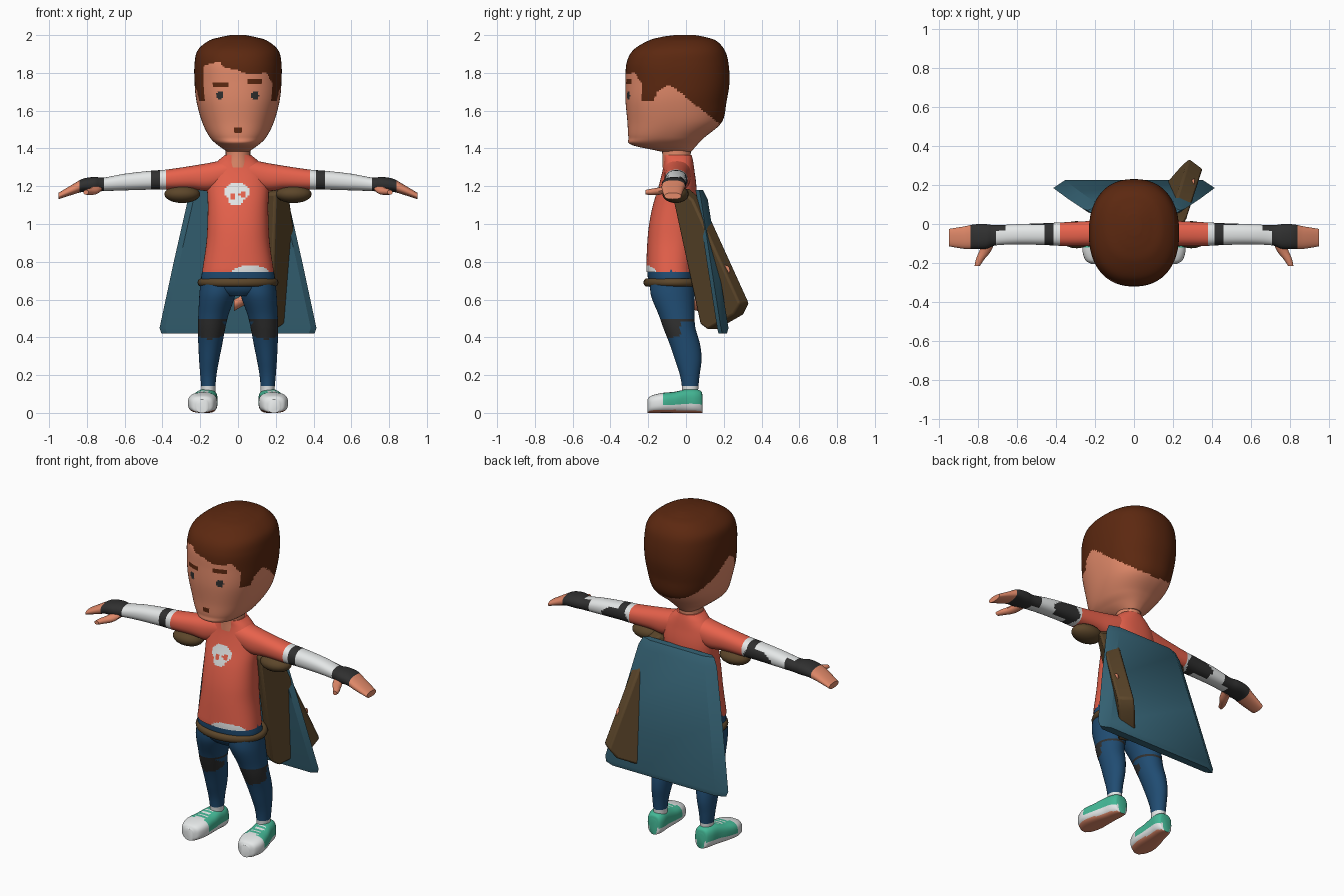
import bpy, bmesh, math
from mathutils import Vector

if "Cube" in bpy.data.objects:
    bpy.data.objects.remove(bpy.data.objects["Cube"])

# ---------- materials ----------
def lin(v):
    v /= 255
    return v / 12.92 if v <= 0.04045 else ((v + 0.055) / 1.055) ** 2.4

MATS = {}
for name, rgb in {"hair_brown": (92, 40, 16), "skin": (226, 138, 106), "shirt_red": (232, 98, 76),
                  "denim_blue": (32, 76, 114), "cape_teal": (54, 100, 118), "wood_brown": (92, 70, 42),
                  "shoe_green": (68, 184, 150), "white": (235, 238, 238), "charcoal": (48, 48, 48)}.items():
    MATS[name] = bpy.data.materials.new(name)
    MATS[name].diffuse_color = (*[lin(c) for c in rgb], 1)

# ---------- helpers ----------
def finish(obj, rule, angle=40):
    """Colour faces by rule(center, normal) and smooth the object."""
    if isinstance(rule, str):
        colour = rule
        rule = lambda c, n: colour
    slots = {}
    for p in obj.data.polygons:
        key = rule(p.center, p.normal)
        if key not in slots:
            slots[key] = len(slots)
            obj.data.materials.append(MATS[key])
        p.material_index = slots[key]
    bpy.ops.object.select_all(action='DESELECT')
    obj.select_set(True)
    bpy.context.view_layer.objects.active = obj
    bpy.ops.object.shade_smooth_by_angle(angle=math.radians(angle))
    return obj

def make(name, bm, rule, angle=40):
    bmesh.ops.recalc_face_normals(bm, faces=bm.faces)
    me = bpy.data.meshes.new(name)
    bm.to_mesh(me)
    bm.free()
    obj = bpy.data.objects.new(name, me)
    bpy.context.collection.objects.link(obj)
    return finish(obj, rule, angle)

def skin_rings(bm, rings):
    """Join equal-length rings of points with quads and cap both ends."""
    rows = [[bm.verts.new(p) for p in ring] for ring in rings]
    n = len(rows[0])
    for a, b in zip(rows, rows[1:]):
        for i in range(n):
            j = (i + 1) % n
            bm.faces.new((a[i], a[j], b[j], b[i]))
    bm.faces.new(rows[0])
    bm.faces.new(rows[-1])

def smooth_path(pts, sub):
    """Catmull-Rom resampling of tuples."""
    pts = [Vector(p) for p in pts]
    ext = [2 * pts[0] - pts[1]] + pts + [2 * pts[-1] - pts[-2]]
    out = []
    for i in range(1, len(ext) - 2):
        a, b, c, d = ext[i - 1:i + 3]
        for k in range(sub):
            t = k / sub
            out.append(0.5 * (2 * b + (c - a) * t + (2 * a - 5 * b + 4 * c - d) * t * t
                              + (3 * b - a - 3 * c + d) * t ** 3))
    return out + [pts[-1]]

def loft(name, stations, axis, rule, segs=24, sub=4, power=2.0, side=1):
    """Stations: (position on axis, centre u, centre v, radius u, radius v)."""
    rings = []
    for s in smooth_path(stations, sub):
        w, cu, cv, ru, rv = s
        ring = []
        for i in range(segs):
            a = 2 * math.pi * i / segs
            ca, sa = math.cos(a), math.sin(a)
            u = cu + ru * math.copysign(abs(ca) ** (2 / power), ca)
            v = cv + rv * math.copysign(abs(sa) ** (2 / power), sa)
            x, y, z = {'X': (w, u, v), 'Y': (u, w, v), 'Z': (u, v, w)}[axis]
            ring.append((x * side, y, z))
        rings.append(ring)
    bm = bmesh.new()
    skin_rings(bm, rings)
    return make(name, bm, rule)

def table(pts, t):
    for (a, va), (b, vb) in zip(pts, pts[1:]):
        if t <= b:
            return va + (vb - va) * max(0, (t - a) / (b - a))
    return pts[-1][1]

def blob(u, v, cu, cv, ru, rv):
    return ((u - cu) / ru) ** 2 + ((v - cv) / rv) ** 2 < 1

# ---------- head with painted hair and face ----------
FRINGE = [(-.18, 1.84), (-.10, 1.86), (-.07, 1.83), (0, 1.815), (.06, 1.79), (.15, 1.80), (.18, 1.75)]
SIDES = [(-.24, 1.655), (-.175, 1.65), (-.15, 1.70), (-.10, 1.735), (-.06, 1.72), (.19, 1.52), (.24, 1.50)]

def head_rule(c, n):
    x, y, z = c
    if z > (table(FRINGE, x) if y < -.235 else table(SIDES, y)):
        return "hair_brown"
    if y < -.15 and z > 1.45:
        if blob(x, z, -.096, 1.68, .021, .021) or blob(x, z, .09, 1.68, .021, .021):
            return "charcoal"
        brow = (abs(x + .092) < .038 and abs(z - 1.738) < .013) or (abs(x - .088) < .038 and abs(z - 1.755) < .013)
        if brow or (abs(x) < .018 and abs(z - 1.497) < .016):
            return "hair_brown"
    return "skin"

HEAD = [(1.385, -.14, .03, .06), (1.42, -.29, .06, .11), (1.46, -.305, .10, .15), (1.54, -.31, .19, .19),
        (1.65, -.32, .215, .22), (1.75, -.32, .23, .23), (1.85, -.315, .225, .23), (1.92, -.28, .205, .213),
        (1.97, -.20, .16, .155), (1.99, -.13, .10, .09), (2.0, -.06, .05, .04)]
loft("head", [(z, 0, (f + b) / 2, w, (b - f) / 2) for z, f, b, w in HEAD], 'Z', head_rule, 144, 12, 2.3)
loft("neck", [(1.30, 0, -.045, .085, .08), (1.36, 0, -.05, .066, .075), (1.43, 0, -.05, .07, .08)], 'Z', "skin")

# ---------- shirt ----------
def shirt_rule(c, n):
    x, y, z = c
    if n.y < -.2:
        patch = blob(x, z, -.005, 1.17, .065, .05) or blob(x, z, -.01, 1.135, .042, .04)
        holes = blob(x, z, -.028, 1.148, .016, .016) or blob(x, z, .024, 1.158, .017, .017)
        if (patch and not holes) or blob(x, z, .065, .74, .1, .042):
            return "white"
    return "shirt_red"

loft("shirt", [(.745, 0, -.08, .19, .13), (.78, 0, -.08, .185, .13), (.9, 0, -.075, .168, .13),
               (1.0, 0, -.07, .162, .125), (1.1, 0, -.06, .16, .115), (1.2, 0, -.045, .163, .10),
               (1.28, 0, -.04, .15, .085), (1.33, 0, -.04, .11, .078), (1.365, 0, -.045, .07, .075)],
     'Z', shirt_rule, 96, 10, 2.3)
loft("trouser_waist", [(.62, 0, -.07, .10, .09), (.65, 0, -.07, .17, .115), (.70, 0, -.075, .195, .125),
                       (.76, 0, -.08, .188, .126)], 'Z', "denim_blue", 40, 4, 2.2)

# ---------- belt ----------
bpy.ops.mesh.primitive_torus_add(location=(0, -.06, .69), major_radius=.193, minor_radius=.022,
                                 major_segments=40, minor_segments=10)
belt = bpy.context.object
belt.name = "belt"
belt.scale = (1, .77, 1)
finish(belt, "wood_brown")

# ---------- limbs ----------
def arm_rule(c, n):
    x, y, z = abs(c.x), c.y, c.z
    if x < .375:
        return "shirt_red"
    if x > .84:
        return "skin"
    elbow = y > -.04 and blob(x, z, .48, 1.21, .09, .05)
    if .41 < x < .46 or elbow or x > (.66 if y > -.035 else .71):
        return "charcoal"
    return "white"

def leg_rule(c, n):
    x, y, z = abs(c.x), c.y, c.z
    if z < .14:
        return "white"
    if (y < -.03 and blob(x, z, .15, .445, .085, .055)) or abs(z - .492) < .007:
        return "charcoal"
    return "denim_blue"

def shoe_rule(c, n):
    x, y, z = abs(c.x), c.y, c.z
    if n.z < -.7:
        return "skin"
    lace = z > .085 and abs(x - .18) < .03 and -.12 < y < -.02 and (y + .12) % .03 < .013
    return "white" if z < .045 or y < -.12 or lace else "shoe_green"

for s, tag in ((-1, "right"), (1, "left")):
    loft(tag + "_arm", [(.05, -.045, 1.275, .075, .07), (.15, -.047, 1.25, .07, .074), (.25, -.05, 1.245, .064, .062),
                        (.38, -.052, 1.235, .06, .053), (.46, -.052, 1.232, .056, .05), (.6, -.053, 1.222, .052, .044),
                        (.71, -.058, 1.21, .052, .036), (.76, -.064, 1.21, .063, .039), (.82, -.065, 1.205, .063, .035),
                        (.87, -.07, 1.185, .058, .028), (.95, -.07, 1.148, .045, .017)],
         'X', arm_rule, 32, 10, 2.3, s)
    loft(tag + "_thumb", [(-.09, .745, 1.19, .03, .02), (-.14, .765, 1.175, .03, .02), (-.18, .79, 1.17, .022, .017),
                          (-.215, .805, 1.168, .014, .012)], 'Y', "skin", 12, 3, 2, s)
    loft(tag + "_leg", [(.70, .10, -.07, .098, .12), (.62, .11, -.07, .095, .115), (.52, .13, -.05, .08, .095),
                        (.45, .14, -.035, .073, .085), (.36, .147, -.005, .063, .08), (.28, .153, .012, .053, .07),
                        (.2, .157, .02, .043, .052), (.13, .157, .022, .037, .043), (.08, .157, .022, .037, .043)],
         'Z', leg_rule, 40, 10, 2, s)
    # rounded trainer, height tapers towards the toe
    SHOE = [(-.205, .19, .07, .03), (-.185, .19, .09, .06), (-.13, .188, .105, .077), (-.06, .18, .112, .07),
            (0, .17, .125, .06), (.05, .163, .125, .055), (.08, .16, .115, .042), (.088, .16, .09, .025)]
    loft(tag + "_shoe", [(y, cx, h / 2, w, h / 2) for y, cx, h, w in SHOE], 'Y', shoe_rule, 48, 8, 2.8, s)
    # padded strap below the sleeve
    bm = bmesh.new()
    bmesh.ops.create_uvsphere(bm, u_segments=20, v_segments=12, radius=1)
    for v in bm.verts:
        v.co = (s * .295 + v.co.x * .095, -.055 + v.co.y * .07, 1.158 + v.co.z * .047)
    make(tag + "_strap", bm, "wood_brown")

# ---------- cape: thick plate with chamfered sides ----------
bm = bmesh.new()
rings = []
for z, w, y, t in ((1.18, .24, .05, .04), (1.13, .265, .06, .055), (.8, .34, .11, .058),
                   (.45, .415, .165, .06), (.42, .405, .172, .045)):
    rings.append([(-w, y + .02, z), (-w + .06, y + t, z), (w - .06, y + t, z),
                  (w, y + .02, z), (w - .03, y, z), (-w + .03, y, z)])
skin_rings(bm, rings)
make("cape", bm, "cape_teal", 30)

# ---------- wooden board pushed through the cape ----------
OUTLINE = [(-.05, 1.16), (-.01, 1.19), (.06, 1.13), (.31, .58), (.28, .52), (.14, .44), (.10, .47)]
bm = bmesh.new()
skin_rings(bm, [[(-.029 + .757 * y + .197 * z + k * .036, y - k * .027, z) for y, z in OUTLINE] for k in (-1, 1)])
board = make("board", bm, "wood_brown", 30)
bevel = board.modifiers.new("soft_edges", 'BEVEL')
bevel.width, bevel.segments = .012, 2
loft("board_peg", [(-.02, .06, .57, .03, .03), (.14, .133, .66, .03, .03), (.31, .205, .755, .028, .028)],
     'X', "skin", 12, 2)

for m in bpy.data.materials:
    if m.users and not m.is_grease_pencil:
        m.use_nodes = True
        m.node_tree.nodes["Principled BSDF"].inputs["Base Color"].default_value = m.diffuse_color
